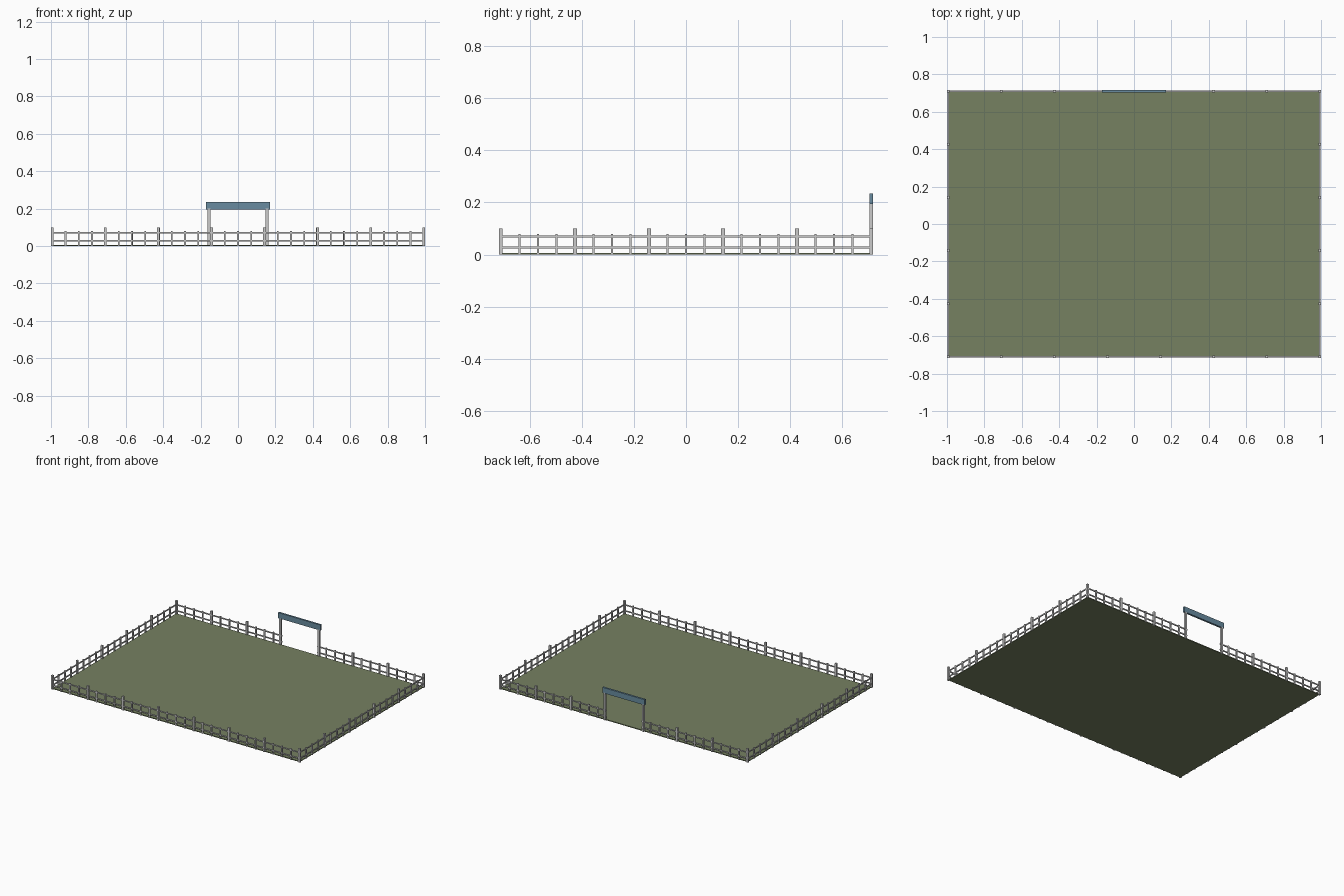
import bpy, bmesh
from mathutils import Matrix, Vector

if "Cube" in bpy.data.objects:
    bpy.data.objects.remove(bpy.data.objects["Cube"])

HX, HY, STEP = 0.993, 0.71, 0.284   # fence half sizes and post spacing
GATE = 0.155                        # half distance between gate posts


def material(name, color):
    m = bpy.data.materials.new(name)
    m.diffuse_color = (*color, 1)
    m.use_nodes = True
    m.node_tree.nodes["Principled BSDF"].inputs["Base Color"].default_value = m.diffuse_color
    return m


def boxes(name, items, mat=None):
    """One object from a list of (centre, size) boxes."""
    bm = bmesh.new()
    for c, s in items:
        bmesh.ops.create_cube(bm, size=1, matrix=Matrix.Translation(Vector(c)) @ Matrix.Diagonal((*s, 1)))
    me = bpy.data.meshes.new(name)
    bm.to_mesh(me)
    bm.free()
    ob = bpy.data.objects.new(name, me)
    bpy.context.collection.objects.link(ob)
    if mat:
        me.materials.append(mat)
    return ob


def upright(x, y, w, h):
    return ((x, y, h / 2), (w, w, h))


def fence(name, a, b, spans, first=True, last=True):
    """Straight fence run: tall posts, three pickets per span, two rails."""
    a, b = Vector(a), Vector(b)
    posts, pickets = [], []
    for i in range(spans * 4 + 1):
        p = a.lerp(b, i / (spans * 4))
        if i % 4:
            pickets.append(upright(p.x, p.y, 0.009, 0.08))
        elif (first or i) and (last or i < spans * 4):
            posts.append(upright(p.x, p.y, 0.014, 0.10))
    d, mid = b - a, (a + b) / 2
    rails = [((mid.x, mid.y, z), (max(abs(d.x), 0.006), max(abs(d.y), 0.006), 0.008))
             for z in (0.027, 0.07)]
    boxes(name + "_posts", posts)
    boxes(name + "_pickets", pickets)
    boxes(name + "_rails", rails)


# Grass field
boxes("field", [((0, 0, 0.003), (2 * HX, 2 * HY, 0.006))], material("grass", (0.18, 0.22, 0.12)))

# Fence runs on all sides, leaving the gate open at the back
fence("front_fence", (-HX, -HY), (HX, -HY), 7)
for side, s in (("left", -1), ("right", 1)):
    fence(side + "_fence", (s * HX, -HY), (s * HX, HY), 5, first=False)
    fence("back_" + side + "_fence", (s * HX, HY), (s * (HX - 3 * STEP), HY), 3,
          first=False, last=False)

# Gate posts and blue crossbeam
boxes("gate_posts", [upright(s * GATE, HY, 0.014, 0.20) for s in (-1, 1)])
boxes("gate_beam", [((0, HY, 0.215), (0.34, 0.014, 0.04))], material("blue_paint", (0.14, 0.26, 0.35)))
